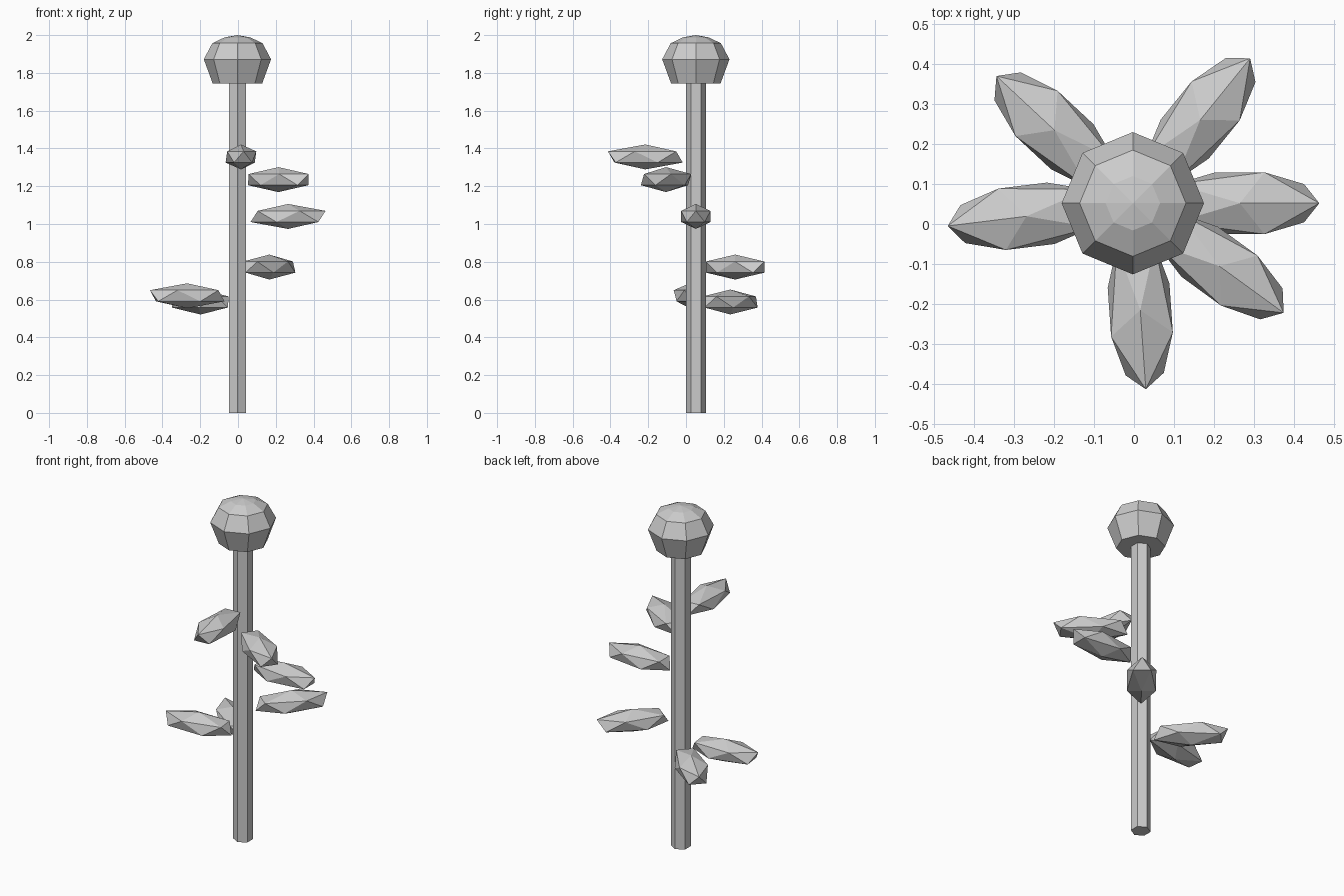
import bpy, bmesh
from math import radians, cos, sin, pi
from mathutils import Matrix, Vector

cube = bpy.data.objects.get("Cube")
if cube:
    bpy.data.objects.remove(cube)

grey = bpy.data.materials.new("plain grey")
grey.use_nodes = True
grey.diffuse_color = (0.6, 0.6, 0.6, 1)
grey.node_tree.nodes["Principled BSDF"].inputs["Base Color"].default_value = (0.6, 0.6, 0.6, 1)

AXIS = Vector((-0.003, 0.052, 0))  # centre line of the stem


def add_object(name, bm, location):
    bmesh.ops.recalc_face_normals(bm, faces=bm.faces)
    mesh = bpy.data.meshes.new(name)
    bm.to_mesh(mesh)
    bm.free()
    mesh.materials.append(grey)
    obj = bpy.data.objects.new(name, mesh)
    obj.location = location
    bpy.context.collection.objects.link(obj)
    return obj


def lathe(name, profile, sides, start=0.0):
    """Stack rings of (radius, height); a zero radius closes to a point."""
    bm = bmesh.new()
    rings = []
    for r, z in profile:
        count = sides if r else 1
        turns = [start + 2 * pi * i / sides for i in range(count)]
        rings.append([bm.verts.new((r * cos(a), r * sin(a), z)) for a in turns])
    for low, high in zip(rings, rings[1:]):
        for i in range(sides):
            j = (i + 1) % sides
            if len(high) == 1:
                bm.faces.new((low[i], low[j], high[0]))
            else:
                bm.faces.new((low[i], low[j], high[j], high[i]))
    bm.faces.new(rings[0][::-1])
    if len(rings[-1]) > 1:
        bm.faces.new(rings[-1])
    return add_object(name, bm, AXIS)


# Six-sided stem
lathe("stem", [(0.053, 0), (0.053, 1.76)], 6, pi / 2)

# Faceted bulb with a flat underside
lathe("bulb", [(0.131, 1.744), (0.178, 1.872), (0.133, 1.957),
               (0.068, 1.988), (0, 2.0)], 8)

# Leaves spiralling round the stem: (direction in degrees, height)
leaves = [(-86, 1.355), (-36, 1.235), (0, 1.04), (51, 0.772), (137, 0.587), (187, 0.62)]
for number, (angle, height) in enumerate(leaves, 1):
    bm = bmesh.new()
    bmesh.ops.create_icosphere(bm, subdivisions=1, radius=1)
    bmesh.ops.scale(bm, vec=(0.222, 0.091, 0.066), verts=bm.verts)
    turn = Matrix.Rotation(radians(angle), 4, "Z")
    leaf = add_object(f"leaf_{number}", bm, AXIS + turn @ Vector((0.268, 0, height)))
    leaf.rotation_euler.z = radians(angle)
